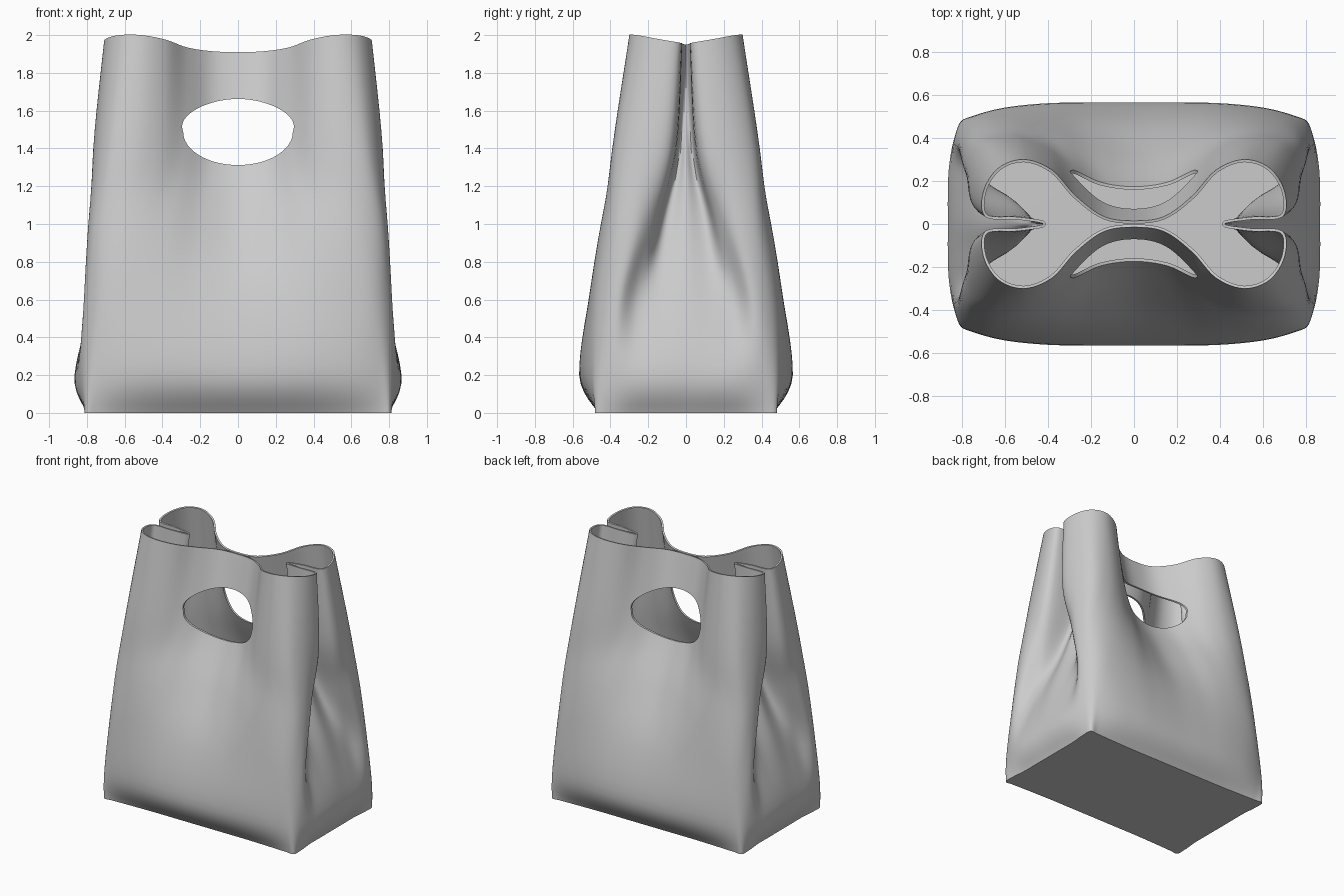
import bpy, bmesh, math
from mathutils import Vector

if "Cube" in bpy.data.objects:
    bpy.data.objects.remove(bpy.data.objects["Cube"])

# Quarter cross-sections (back right): centre of back panel -> corner -> middle of gusset
SECTIONS = {
    0.0: [(0, .465), (.2, .465), (.4, .465), (.6, .47), (.74, .475), (.805, .475), (.81, .39), (.8, .27), (.8, .14), (.8, 0)],
    0.2: [(0, .565), (.2, .565), (.4, .56), (.6, .54), (.74, .505), (.805, .47), (.84, .38), (.86, .26), (.865, .14), (.865, 0)],
    0.6: [(0, .49), (.2, .50), (.4, .515), (.58, .51), (.71, .485), (.785, .43), (.815, .35), (.755, .26), (.745, .15), (.76, 0)],
    1.0: [(0, .32), (.18, .355), (.36, .42), (.53, .45), (.67, .435), (.765, .375), (.79, .26), (.72, .17), (.59, .115), (.61, 0)],
    1.4: [(0, .14), (.15, .17), (.28, .26), (.41, .35), (.55, .39), (.69, .36), (.76, .225), (.735, .075), (.51, .04), (.51, 0)],
    2.0: [(0, .015), (.14, .035), (.27, .13), (.38, .25), (.51, .30), (.63, .26), (.70, .15), (.69, .033), (.54, .02), (.42, 0)],
}
RIM_Z = [1.91, 1.915, 1.935, 1.975, 2.0, 2.0, 1.98, 1.96, 1.955, 1.95]
STEPS = 6


def catmull(p, q, r, s, t):
    return 0.5 * (2 * q + (r - p) * t + (2 * p - 5 * q + 4 * r - s) * t * t
                  + (3 * q - p - 3 * r + s) * t ** 3)


def spline(pts, first, last):
    ext = [first] + pts + [last]
    out = [catmull(*ext[i:i + 4], k / STEPS) for i in range(len(pts) - 1) for k in range(STEPS)]
    return out + [pts[-1]]


# Loft the quarter shell
rows = []
for z, pts in SECTIONS.items():
    ring = [Vector((x, y, RIM_Z[i] if z == 2 else z)) for i, (x, y) in enumerate(pts)]
    a, b = ring[1], ring[-2]
    rows.append(spline(ring, Vector((-a.x, a.y, a.z)), Vector((b.x, -b.y, b.z))))
cols = [spline(list(c), c[0], c[-1]) for c in zip(*rows)]

bm = bmesh.new()
grid = [[bm.verts.new(p) for p in c] for c in cols]
for a, b in zip(grid, grid[1:]):
    for j in range(len(a) - 1):
        bm.faces.new((a[j], a[j + 1], b[j + 1], b[j]))
# Flat base
bm.faces.new([c[0] for c in grid] + [bm.verts.new((0, 0, 0))])
mesh = bpy.data.meshes.new("bag")
bm.to_mesh(mesh)
bm.free()
bag = bpy.data.objects.new("bag", mesh)
bpy.context.collection.objects.link(bag)

# Handle hole cutter
bpy.ops.mesh.primitive_cylinder_add(vertices=64, radius=1, depth=2, location=(0, 0, 1.487),
                                    rotation=(math.pi / 2, 0, 0))
cutter = bpy.context.object
cutter.name = "handle_hole_cutter"
cutter.scale = (.29, .175, 1)
cutter.hide_render = True
for v in cutter.data.vertices:  # flatter top, fuller upper sides
    if v.co.y > 0:
        v.co.x *= 1 + .25 * v.co.y * (1 - v.co.y)

# Mirror to all sides, thicken inward, cut the handles
m = bag.modifiers.new("mirror", 'MIRROR')
m.use_axis = (True, True, False)
m.merge_threshold = 0.0005
s = bag.modifiers.new("thickness", 'SOLIDIFY')
s.thickness = 0.013
s.offset = -1
h = bag.modifiers.new("handle_holes", 'BOOLEAN')
h.operation = 'DIFFERENCE'
h.solver = 'EXACT'
h.object = cutter

bpy.ops.object.select_all(action='DESELECT')
bag.select_set(True)
bpy.context.view_layer.objects.active = bag
for name in [mod.name for mod in bag.modifiers]:
    bpy.ops.object.modifier_apply(modifier=name)
bpy.ops.object.shade_smooth_by_angle(angle=math.radians(40))
bpy.data.objects.remove(cutter)
